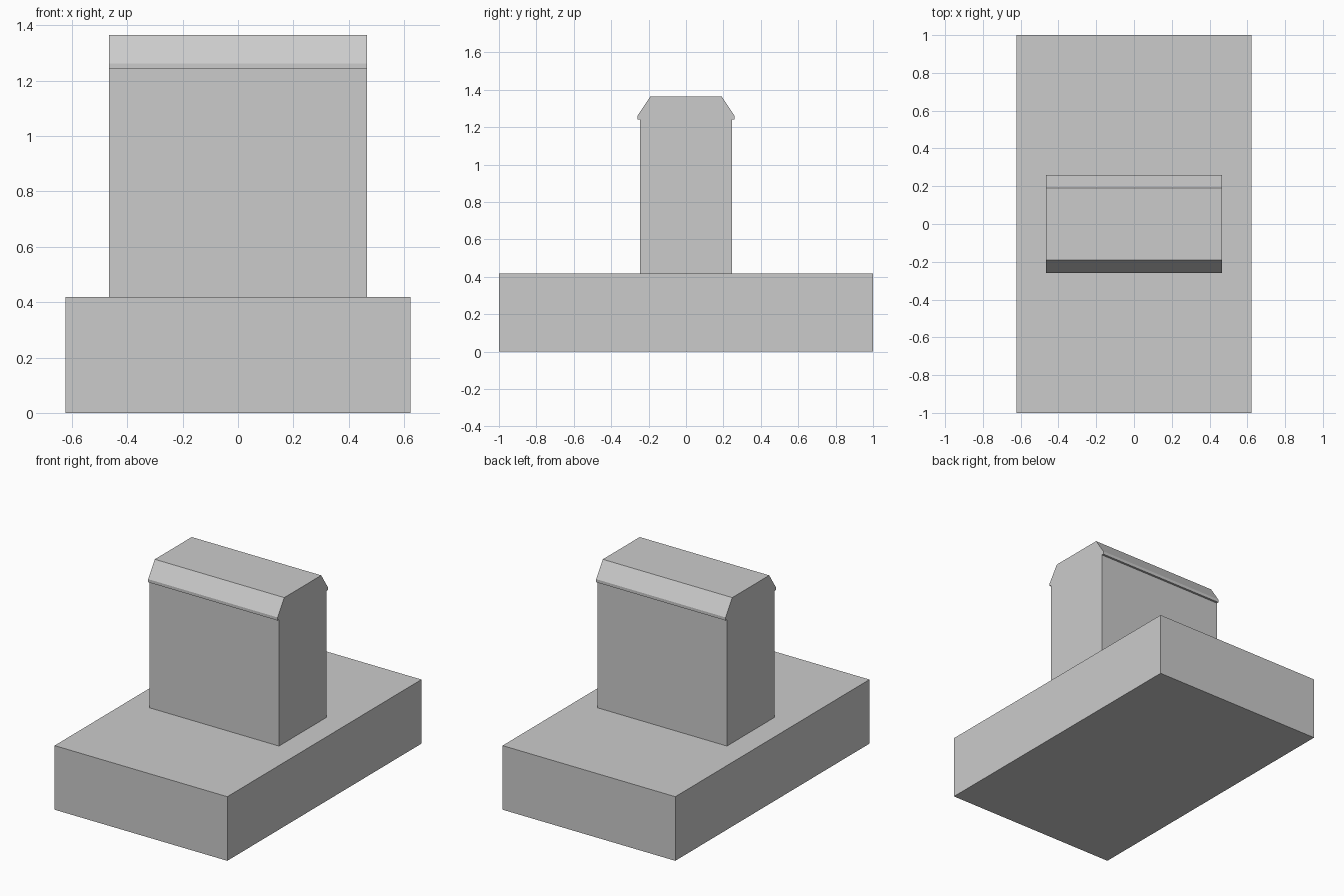
import bpy
import bmesh

cube = bpy.data.objects.get("Cube")
if cube:
    bpy.data.objects.remove(cube, do_unlink=True)

grey = bpy.data.materials.new("light_grey")
grey.use_nodes = True
colour = (0.6, 0.6, 0.6, 1)
grey.diffuse_color = colour
grey.node_tree.nodes["Principled BSDF"].inputs["Base Color"].default_value = colour


def extrude_profile(name, half_profile, half_width):
    """Mirror a (y, z) half profile across y = 0 and extrude it along x."""
    outline = half_profile + [(-y, z) for y, z in reversed(half_profile)]
    bm = bmesh.new()
    face = bm.faces.new([bm.verts.new((-half_width, y, z)) for y, z in outline])
    result = bmesh.ops.extrude_face_region(bm, geom=[face], use_keep_orig=True)
    moved = [v for v in result["geom"] if isinstance(v, bmesh.types.BMVert)]
    bmesh.ops.translate(bm, vec=(2 * half_width, 0, 0), verts=moved)
    bmesh.ops.recalc_face_normals(bm, faces=bm.faces)
    mesh = bpy.data.meshes.new(name)
    bm.to_mesh(mesh)
    bm.free()
    mesh.materials.append(grey)
    obj = bpy.data.objects.new(name, mesh)
    bpy.context.collection.objects.link(obj)
    return obj


BASE_TOP = 0.418

# Rectangular base slab
extrude_profile("base", [(1, 0), (1, BASE_TOP)], 0.623)

# Upright block with a small overhanging lip and chamfered top
extrude_profile("upright_block", [
    (0.245, BASE_TOP),
    (0.245, 1.242),
    (0.259, 1.242),
    (0.259, 1.262),
    (0.19, 1.365),
], 0.467)
